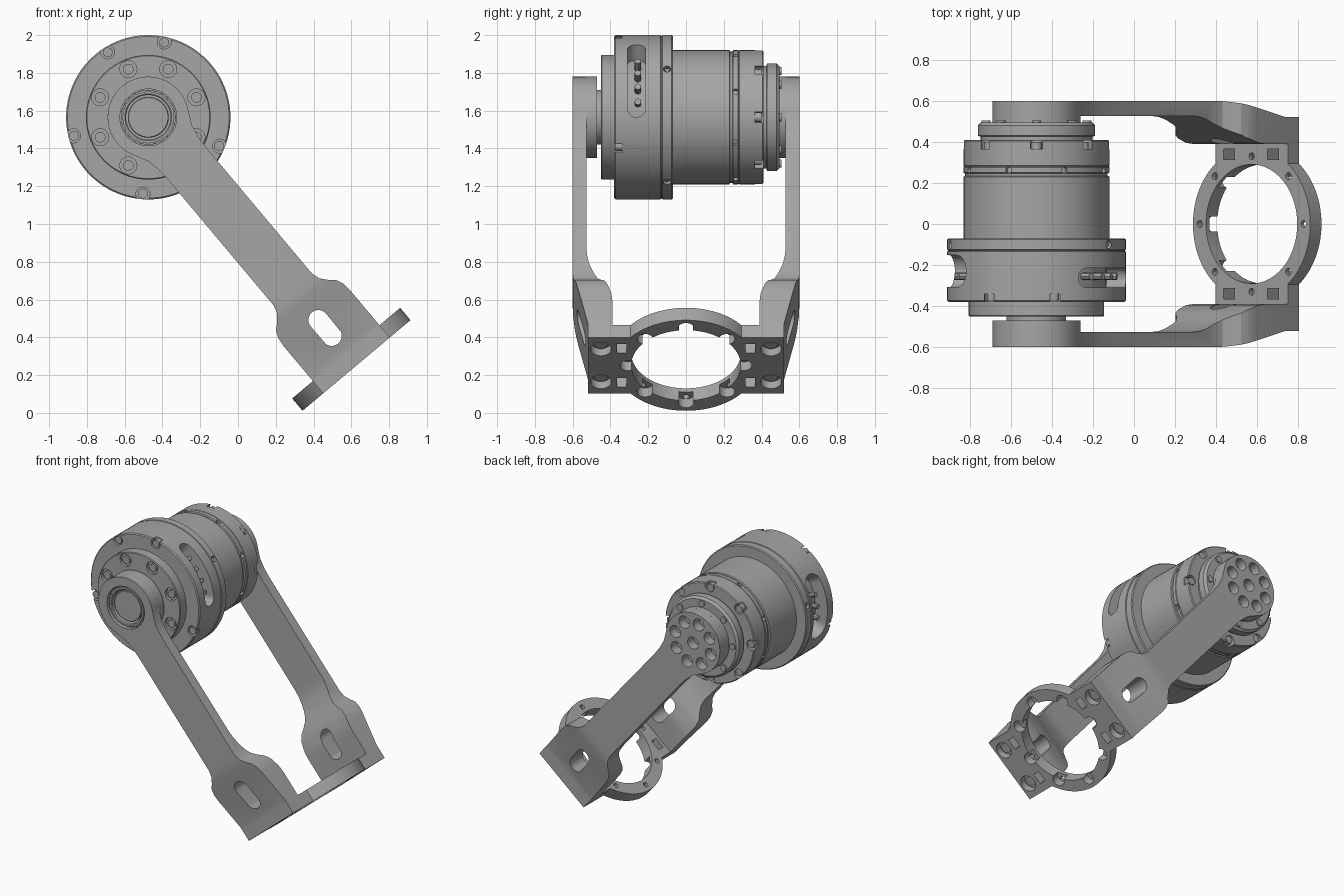
import bpy, bmesh
from math import sin, cos, pi, radians, sqrt
from mathutils import Matrix, Vector

cube = bpy.data.objects.get("Cube")
if cube:
    bpy.data.objects.remove(cube)

metal = bpy.data.materials.new("machined_grey")
metal.use_nodes = True
GREY = (0.38, 0.38, 0.38, 1)
metal.diffuse_color = GREY
metal.node_tree.nodes["Principled BSDF"].inputs["Base Color"].default_value = GREY

# Motor frame: shaft along y. Bracket frame: arms hang along local -z.
MOTOR = Matrix.Translation((-0.475, 0, 1.565))
BRACKET = MOTOR @ Matrix.Rotation(radians(-40), 4, 'Y')


def to_object(name, bm):
    bmesh.ops.recalc_face_normals(bm, faces=bm.faces)
    me = bpy.data.meshes.new(name)
    bm.to_mesh(me)
    bm.free()
    me.materials.append(metal)
    ob = bpy.data.objects.new(name, me)
    bpy.context.collection.objects.link(ob)
    return ob


def lathe(name, profile, steps=96):
    bm = bmesh.new()
    vs = [bm.verts.new((r, y, 0)) for r, y in profile]
    es = [bm.edges.new(p) for p in zip(vs, vs[1:])]
    bmesh.ops.spin(bm, geom=vs + es, axis=(0, 1, 0), cent=(0, 0, 0), angle=2 * pi, steps=steps)
    bmesh.ops.remove_doubles(bm, verts=bm.verts, dist=1e-5)
    return to_object(name, bm)


def rods(name, r, pairs, seg=24):
    """Cylinders of radius r between pairs of points."""
    bm = bmesh.new()
    for p, q in pairs:
        p, q = Vector(p), Vector(q)
        rot = (q - p).to_track_quat('Z', 'Y').to_matrix().to_4x4()
        bmesh.ops.create_cone(bm, cap_ends=True, segments=seg, radius1=r, radius2=r,
                              depth=(q - p).length, matrix=Matrix.Translation((p + q) / 2) @ rot)
    return to_object(name, bm)


def boxes(name, items):
    bm = bmesh.new()
    for centre, size in items:
        bmesh.ops.create_cube(bm, size=1, matrix=Matrix.Translation(centre) @ Matrix.Diagonal((*size, 1)))
    return to_object(name, bm)


def prism(name, points, move):
    bm = bmesh.new()
    face = bm.faces.new([bm.verts.new(p) for p in points])
    ext = bmesh.ops.extrude_face_region(bm, geom=[face])
    bmesh.ops.translate(bm, vec=move, verts=[v for v in ext["geom"] if isinstance(v, bmesh.types.BMVert)])
    return to_object(name, bm)


def combine(ob, op, *others):
    """Apply booleans in turn, discarding the helpers."""
    for other in others:
        mod = ob.modifiers.new("bool", 'BOOLEAN')
        mod.operation, mod.object, mod.solver = op, other, 'EXACT'
        me = bpy.data.meshes.new_from_object(ob.evaluated_get(bpy.context.evaluated_depsgraph_get()))
        ob.modifiers.clear()
        ob.data = me
        bpy.data.objects.remove(other)
    return ob


def place(ob, matrix, angle=30):
    ob.matrix_world = matrix
    bpy.ops.object.select_all(action='DESELECT')
    ob.select_set(True)
    bpy.context.view_layer.objects.active = ob
    bpy.ops.object.shade_smooth_by_angle(angle=radians(angle))


def on_circle(r, deg, y):
    return (r * cos(radians(deg)), y, r * sin(radians(deg)))


def along(r, degs, y0, y1):
    return [(on_circle(r, a, y0), on_circle(r, a, y1)) for a in degs]


def radial(degs, y, r0, r1):
    return [(on_circle(r0, a, y), on_circle(r1, a, y)) for a in degs]


def window(mid, half, y, h, r0, r1, n=32):
    """Curved slot cutter with rounded ends."""
    bm = bmesh.new()
    rows = []
    cap = h / 0.435
    for i in range(n + 1):
        t = -cos(pi * i / n) * radians(half)
        d = max(0, abs(t) - (radians(half) - cap)) / cap
        k = h * max(0.1, sqrt(max(0, 1 - d * d)))
        a = mid + t * 180 / pi
        rows.append([bm.verts.new(on_circle(r, a, y + s)) for r, s in ((r0, -k), (r1, -k), (r1, k), (r0, k))])
    for a, b in zip(rows, rows[1:]):
        for j in range(4):
            bm.faces.new((a[j], a[j - 1], b[j - 1], b[j]))
    bm.faces.new(rows[0])
    bm.faces.new(rows[-1])
    return to_object("window_cutter", bm)


# Motor housing
EIGHTH = [22.5 + 45 * k for k in range(8)]
QUARTER = [45 * k for k in range(8)]
RIM = [78, 122, 194, 266, 338]
housing = lathe("motor_housing", [
    (0, -.45), (.325, -.45), (.33, -.445), (.33, -.38), (.428, -.38), (.435, -.373),
    (.435, -.135), (.43, -.132), (.43, -.128), (.435, -.125), (.435, -.076), (.429, -.07),
    (.355, -.07), (.355, .23), (.347, .234), (.347, .246), (.355, .25), (.355, .276),
    (.352, .28), (.355, .284), (.355, .404), (.349, .41), (.272, .41), (.272, .425),
    (.285, .43), (.285, .48), (.27, .495), (.215, .495), (.215, .53), (0, .53)])
combine(housing, 'DIFFERENCE',
        window(31, 31, -.262, .048, .34, .55),
        window(173, 31, -.23, .078, .34, .55),
        rods("rim_notch", .037, along(.408, RIM, -.42, -.34)),
        rods("disc_counterbore", .045, along(.276, EIGHTH, -.5, -.43)),
        rods("rear_notch", .036, along(.332, QUARTER, .365, .45)),
        rods("flange_hole", .02, radial((36, 165, 236, 308), -.1, .4, .5), 16),
        rods("body_hole", .016, radial(EIGHTH, .262, .33, .4), 16))
place(housing, MOTOR)

# Screws and inner parts of the motor
place(rods("rim_screws", .026, along(.405, RIM, -.33, -.376)), MOTOR)
place(rods("disc_screws", .028, along(.276, EIGHTH, -.42, -.445)), MOTOR)
place(rods("rear_screws", .026, along(.322, QUARTER, .35, .4)), MOTOR)
place(rods("cap_screws", .022, along(.245, QUARTER, .48, .505)), MOTOR)
place(rods("flange_screws", .012, radial((36, 165, 236, 308), -.1, .39, .425), 12), MOTOR)
place(rods("winding_blocks", .018, radial((12, 24, 36, 48, 162, 174, 186), -.255, .33, .4), 8), MOTOR)

# Front shaft: bearing tube and recessed core
place(lathe("bearing_ring", [(.118, -.44), (.118, -.585), (.124, -.59), (.136, -.59), (.136, -.575),
                             (.145, -.575), (.145, -.44), (.118, -.44)]), MOTOR)
place(lathe("shaft_core", [(0, -.575), (.104, -.575), (.108, -.57), (.108, -.44), (0, -.44)]), MOTOR)
place(rods("bearing_balls", .006, along(.1405, range(0, 360, 15), -.57, -.583), 8), MOTOR)

# Front hub collar
collar = lathe("front_hub", [(.15, -.53), (.15, -.47), (.215, -.47), (.215, -.53), (.15, -.53)])
place(collar, MOTOR)

# Arms: face outline crossed with side outline
flank = [(.15, -.18), (.136, -.25), (.132, -.32), (.132, -1.19), (.145, -1.235), (.175, -1.27),
         (.208, -1.3), (.225, -1.34), (.23, -1.39), (.23, -1.632)]
head = [(.215 * cos(radians(a)), .215 * sin(radians(a))) for a in range(210, -31, -6)]
outline = head + flank + [(-u, z) for u, z in reversed(flank)]
side = [(.6, .3), (.6, -1.2), (.597, -1.25), (.588, -1.3), (.52, -1.615), (.52, -1.632), (.39, -1.632),
        (.39, -1.46), (.395, -1.41), (.42, -1.33), (.45, -1.27), (.475, -1.22), (.51, -1.13),
        (.522, -1.08), (.526, -1.03), (.526, .3)]
slot = [(.053 * cos(pi * i / 12), -1.456 + .053 * sin(pi * i / 12) + (.055 if i <= 12 else -.055))
        for i in list(range(13)) + list(range(13, 24))]

for name, sgn in (("front_arm", -1), ("rear_arm", 1)):
    arm = prism(name, [(u, sgn * .3, z) for u, z in outline], (0, sgn * .4, 0))
    combine(arm, 'INTERSECT', prism("side_cutter", [(-.4, sgn * y, z) for y, z in side], (.8, 0, 0)))
    combine(arm, 'DIFFERENCE', prism("slot_cutter", [(u, sgn * .3, z) for u, z in slot], (0, sgn * .4, 0)))
    if sgn < 0:
        bore = rods("bore", .15, [((0, -.7, 0), (0, -.4, 0))], 64)
    else:
        bore = rods("bolt_holes", .043, along(.148, EIGHTH, .4, .7) + [((0, .4, 0), (0, .7, 0))])
    combine(arm, 'DIFFERENCE', bore)
    place(arm, BRACKET, 20)

# Ring plate joining the arms
TOP, LOW = -1.63, -1.715
MID = (TOP + LOW) / 2


def down(points, z0, z1):
    return [((u, y, z0), (u, y, z1)) for u, y in points]


bolts = [(u, y) for u in (-.135, .135) for y in (-.45, .45)]
eyes = [(u, y) for u in (-.14, .14) for y in (-.34, .34)]
ring = [(.33 * cos(k * pi / 4), .33 * sin(k * pi / 4)) for k in range(8)]
plate = boxes("ring_plate", [((0, 0, MID), (.46, 1.04, TOP - LOW))])
combine(plate, 'UNION', rods("ring_disc", .373, down([(0, 0)], TOP, LOW), 96))
combine(plate, 'DIFFERENCE',
        rods("ring_bore", .29, down([(0, 0)], -1.5, -1.8), 96),
        rods("ring_pocket", .042, down([(u * .93, y * .93) for u, y in ring], LOW + .06, -1.8)),
        rods("ring_hole", .017, down(ring, -1.5, -1.8), 16),
        rods("counterbore", .056, down(bolts, LOW + .05, -1.8)),
        boxes("eye_cutter", [((u, y, MID), (.075, .05, .3)) for u, y in eyes]))
place(plate, BRACKET)
place(rods("bracket_screws", .035, down(bolts, LOW + .052, LOW + .03)), BRACKET)
